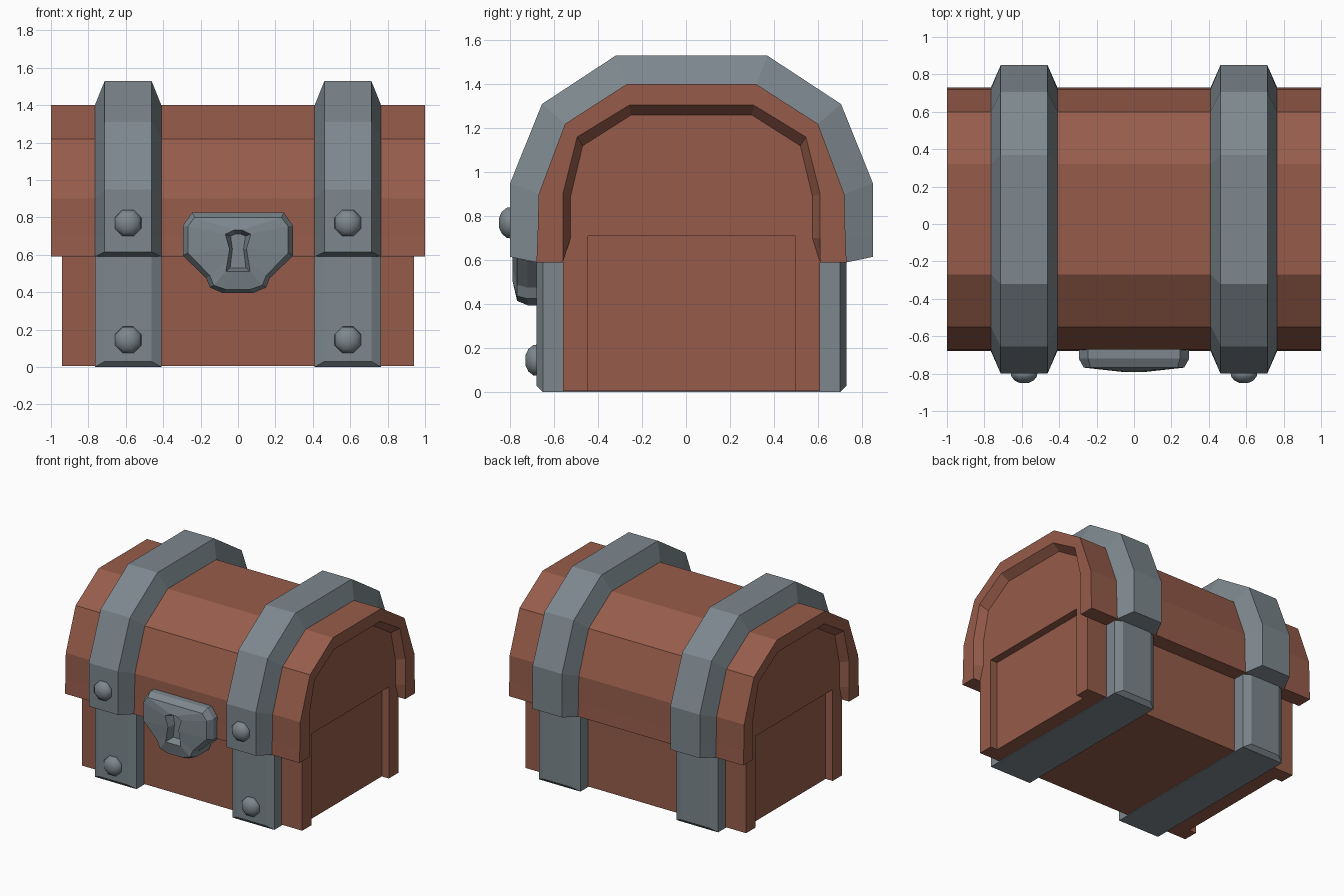
import bpy, bmesh, math

if "Cube" in bpy.data.objects:
    bpy.data.objects.remove(bpy.data.objects["Cube"])

CY = 0.025  # y of the chest's symmetry plane


def material(name, rgb):
    m = bpy.data.materials.new(name)
    m.diffuse_color = (*rgb, 1)
    m.use_nodes = True
    m.node_tree.nodes["Principled BSDF"].inputs["Base Color"].default_value = m.diffuse_color
    return m


WOOD = material("red brown wood", (0.305, 0.107, 0.070))
IRON = material("grey iron", (0.205, 0.245, 0.270))


def loft(name, rings, mat, closed=True, caps=True, smooth=False):
    """Skin a list of equal-length point rings; open rings get one floor face."""
    bm = bmesh.new()
    vs = [[bm.verts.new(p) for p in r] for r in rings]
    n = len(rings[0])
    for a, b in zip(vs, vs[1:]):
        for i in range(n if closed else n - 1):
            j = (i + 1) % n
            bm.faces.new((a[i], a[j], b[j], b[i]))
    if caps:
        bm.faces.new(vs[0])
        bm.faces.new(vs[-1])
    if not closed:
        bm.faces.new([r[0] for r in vs] + [r[-1] for r in reversed(vs)])
    bmesh.ops.recalc_face_normals(bm, faces=bm.faces)
    for f in bm.faces:
        f.smooth = smooth
    me = bpy.data.meshes.new(name)
    bm.to_mesh(me)
    bm.free()
    me.materials.append(mat)
    ob = bpy.data.objects.new(name, me)
    bpy.context.collection.objects.link(ob)
    return ob


def box(name, x0, x1, h, z0, z1, mat):
    rings = [[(x, CY - h, z0), (x, CY + h, z0), (x, CY + h, z1), (x, CY - h, z1)]
             for x in (x0, x1)]
    return loft(name, rings, mat)


def arch(half):
    """Full front-to-back (y, z) arch from its half profile."""
    return [(CY - h, z) for h, z in half] + [(CY + h, z) for h, z in reversed(half)]


# Arch profiles
lid_outer = arch([(.705, .59), (.70, .70), (.695, .90), (.575, 1.22), (.295, 1.40)])
rim_outer = arch([(.585, .59), (.585, .70), (.585, .90), (.52, 1.16), (.283, 1.305)])
rim_inner = arch([(.585, .59), (.55, .70), (.55, .89), (.495, 1.12), (.275, 1.26)])
band_outer = arch([(.825, .615), (.825, .70), (.825, .95), (.68, 1.31), (.345, 1.53)])

# Lid with recessed ends, and the box body
sections = [(rim_inner, -.94), (rim_outer, -1), (lid_outer, -1),
            (lid_outer, 1), (rim_outer, 1), (rim_inner, .94)]
lid = loft("lid", [[(x, y, z) for y, z in prof] for prof, x in sections], WOOD, closed=False)
body = box("body", -.94, .94, .585, .006, .59, WOOD)

# Recessed end panels, cut through body and lid
for s in (-1, 1):
    cutter = box("panel_cutter", s * .88, s * 1.2, .47, -.2, .71, WOOD)
    cutter.hide_render = True
    for ob in (lid, body):
        mod = ob.modifiers.new("panel", 'BOOLEAN')
        mod.operation = 'DIFFERENCE'
        mod.solver = 'EXACT'
        mod.object = cutter
        bpy.context.view_layer.objects.active = ob
        bpy.ops.object.modifier_apply(modifier=mod.name)
    bpy.data.objects.remove(cutter)


def rivet(name, x, y, z):
    rings = [[(x + r * math.cos(math.tau * (i + .5) / 8), y - d,
               z + r * math.sin(math.tau * (i + .5) / 8)) for i in range(8)]
             for r, d in ((.078, -.01), (.074, .015), (.055, .037), (.025, .05))]
    loft(name, rings, IRON, smooth=True)


# Iron bands: arched on the lid, chamfered straps around the body, two rivets each
for side, cx in (("left", -.5875), ("right", .5875)):
    wide, narrow = .1775, .125
    loft(side + "_lid_band",
         [[(cx - wide, *b), (cx - narrow, *o), (cx + narrow, *o), (cx + wide, *b)]
          for b, o in zip(lid_outer, band_outer)], IRON)
    loft(side + "_body_band",
         [[(cx - w, CY + h, z0), (cx + w, CY + h, z0), (cx + w, CY + h, .59), (cx - w, CY + h, .59)]
          for h, w, z0 in ((-.705, narrow, .03), (-.675, wide, 0),
                           (.675, wide, 0), (.705, narrow, .03))], IRON)
    rivet(side + "_upper_rivet", cx, -.80, .77)
    rivet(side + "_lower_rivet", cx, -.68, .145)

# Lock plate with a sunken keyhole
plate = [(.08, .395), (.15, .425), (.17, .475), (.295, .595), (.295, .755), (.245, .825)]
face = [(.065, .415), (.13, .437), (.15, .488), (.268, .61), (.268, .752), (.232, .80)]
key = [(.03, .51), (.065, .51), (.055, .57), (.045, .63), (.068, .71), (.02, .733)]
floor = [(.02, .53), (.042, .53), (.036, .58), (.03, .63), (.04, .70), (.012, .712)]
loft("lock", [[(x, y, z) for x, z in half] + [(-x, y, z) for x, z in reversed(half)]
              for half, y in ((plate, -.57), (plate, -.72), (face, -.768),
                              (key, -.79), (floor, -.73))], IRON)
